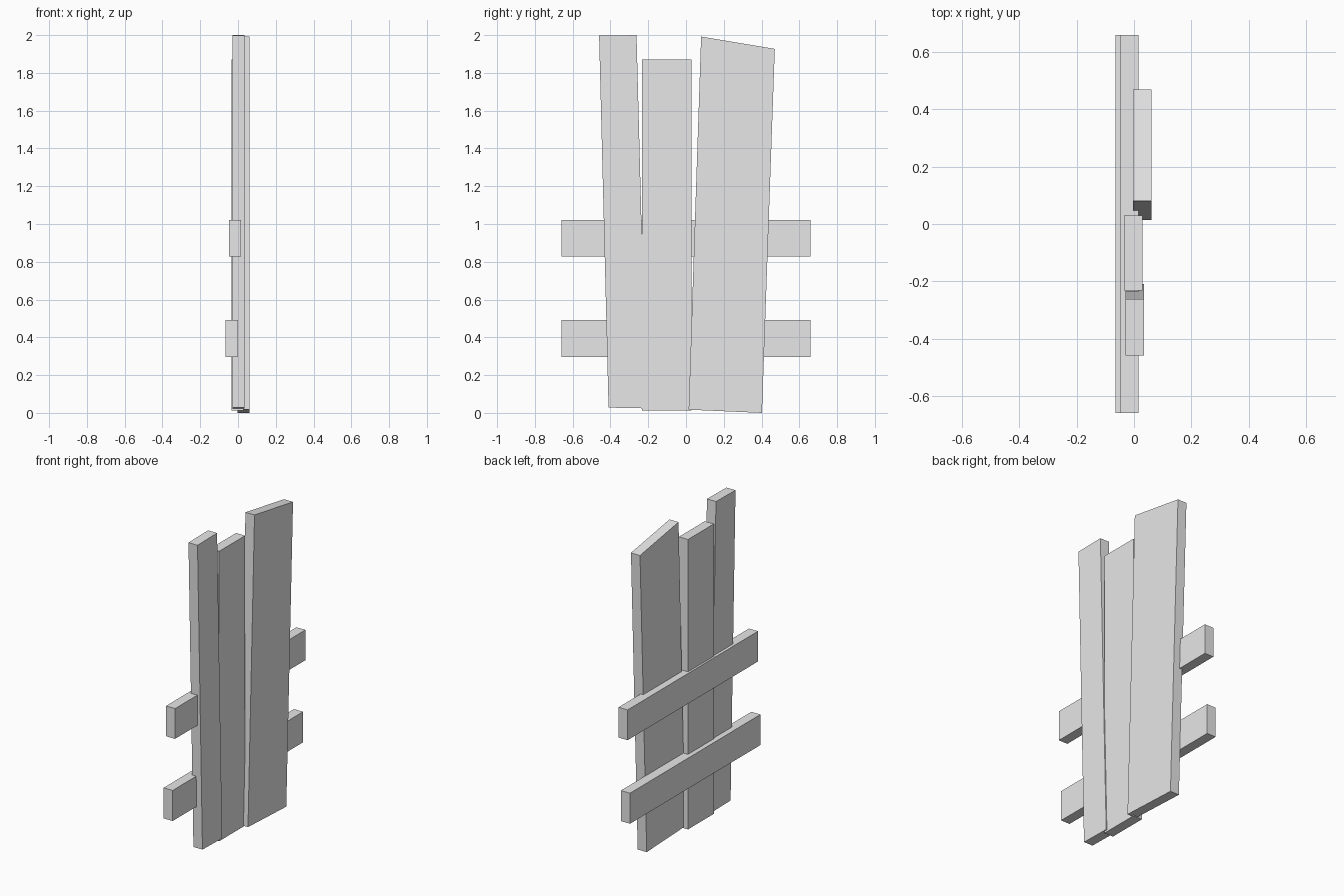
import bpy
import bmesh

cube = bpy.data.objects.get("Cube")
if cube:
    bpy.data.objects.remove(cube, do_unlink=True)

THICKNESS = 0.064

grey = bpy.data.materials.new("plain grey")
grey.use_nodes = True
grey.diffuse_color = (0.8, 0.8, 0.8, 1)
grey.node_tree.nodes["Principled BSDF"].inputs["Base Color"].default_value = (0.8, 0.8, 0.8, 1)


def board(name, x, outline):
    """Extrude a (y, z) outline along +x, starting at x."""
    bm = bmesh.new()
    face = bm.faces.new([bm.verts.new((x, y, z)) for y, z in outline])
    extruded = bmesh.ops.extrude_face_region(bm, geom=[face])["geom"]
    verts = [v for v in extruded if isinstance(v, bmesh.types.BMVert)]
    bmesh.ops.translate(bm, verts=verts, vec=(THICKNESS, 0, 0))
    bmesh.ops.recalc_face_normals(bm, faces=bm.faces)
    mesh = bpy.data.meshes.new(name)
    bm.to_mesh(mesh)
    bm.free()
    mesh.materials.append(grey)
    obj = bpy.data.objects.new(name, mesh)
    bpy.context.collection.objects.link(obj)
    return obj


def rail(name, x, low, high):
    return board(name, x, [(-0.66, low), (0.66, low), (0.66, high), (-0.66, high)])


# Upright planks
board("narrow_plank", -0.029, [(-0.41, 0.028), (-0.21, 0.024), (-0.262, 2.0), (-0.46, 1.997)])
board("middle_plank", -0.035, [(-0.232, 0.012), (0.03, 0.012), (0.03, 1.87), (-0.232, 1.87)])
board("wide_plank", -0.003, [(0.014, 0.017), (0.402, 0.0), (0.47, 1.927), (0.08, 1.992)])

# Cross rails behind the planks
rail("upper_rail", -0.048, 0.828, 1.022)
rail("lower_rail", -0.065, 0.297, 0.493)
